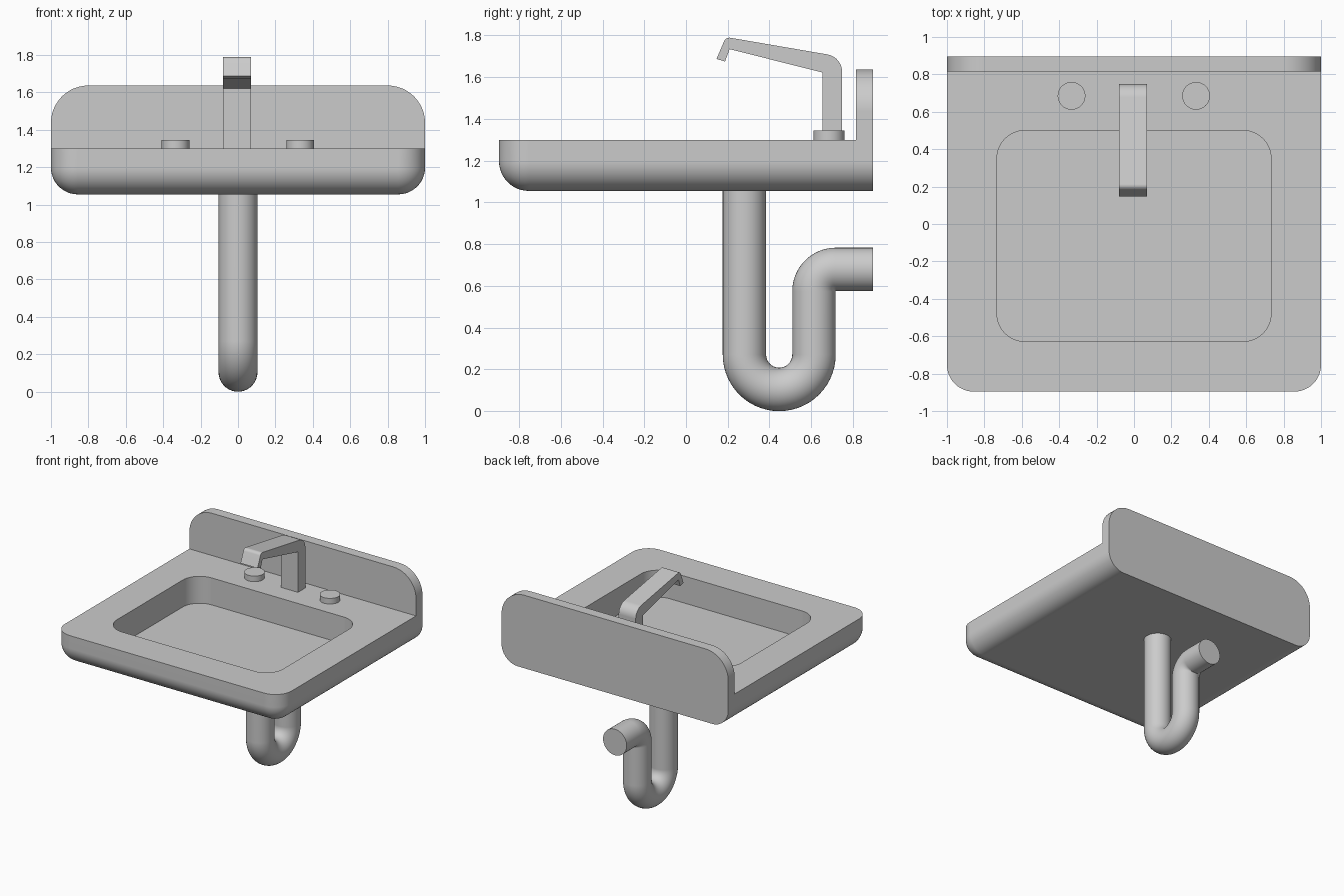
import bpy, bmesh
from math import cos, sin, pi, radians
from mathutils import Vector

old = bpy.data.objects.get("Cube")
if old:
    bpy.data.objects.remove(old, do_unlink=True)

ceramic = bpy.data.materials.new("plain_grey")
grey = (0.6, 0.6, 0.6, 1)
ceramic.use_nodes = True
ceramic.diffuse_color = grey
ceramic.node_tree.nodes["Principled BSDF"].inputs["Base Color"].default_value = grey


def arc(cy, cz, r, start, end, steps=10):
    """Points of an arc in the y-z plane, angles in degrees."""
    angles = [radians(start + (end - start) * i / steps) for i in range(steps + 1)]
    return [(cy + r * cos(a), cz + r * sin(a)) for a in angles]


def add_object(name, bm):
    bmesh.ops.recalc_face_normals(bm, faces=bm.faces)
    mesh = bpy.data.meshes.new(name)
    bm.to_mesh(mesh)
    bm.free()
    mesh.materials.append(ceramic)
    obj = bpy.data.objects.new(name, mesh)
    bpy.context.collection.objects.link(obj)
    return obj


def activate(obj):
    bpy.ops.object.select_all(action='DESELECT')
    obj.select_set(True)
    bpy.context.view_layer.objects.active = obj


def smooth(obj):
    activate(obj)
    bpy.ops.object.shade_smooth_by_angle(angle=radians(30))
    mod = obj.modifiers.new("even_shading", 'WEIGHTED_NORMAL')
    mod.keep_sharp = True


def prism(profile, x0, x1):
    """Extrude a y-z profile along x."""
    bm = bmesh.new()
    face = bm.faces.new([bm.verts.new((x0, y, z)) for y, z in profile])
    new = bmesh.ops.extrude_face_region(bm, geom=[face])["geom"]
    bmesh.ops.translate(bm, vec=(x1 - x0, 0, 0),
                        verts=[v for v in new if isinstance(v, bmesh.types.BMVert)])
    return bm


def round_edges(bm, rule, radius):
    edges = [e for e in bm.edges if rule(e.verts[0].co, e.verts[1].co)]
    bmesh.ops.bevel(bm, geom=edges, offset=radius, segments=12,
                    profile=0.5, affect='EDGES')


BACK, BOTTOM, DECK, TOP = 0.896, 1.055, 1.30, 1.637

# Basin and splashback: one L-shaped section with rounded edges
bm = prism([(-BACK, BOTTOM), (BACK, BOTTOM), (BACK, TOP), (0.815, TOP),
            (0.815, DECK), (-BACK, DECK)], -1, 1)


def near(a, b):
    return abs(a - b) < 0.001


def splash_corner(a, b):
    return near(a.z, TOP) and near(b.z, TOP) and near(a.x, b.x)


def basin_edge(a, b):
    under = near(a.z, BOTTOM) and near(b.z, BOTTOM)
    at_back = near(a.y, BACK) and near(b.y, BACK)
    front_corner = near(a.y, -BACK) and near(b.y, -BACK) and near(a.x, b.x)
    return (under and not at_back) or front_corner


round_edges(bm, splash_corner, 0.2)
round_edges(bm, basin_edge, 0.143)
basin = add_object("basin", bm)

# Bowl recess
bm = prism([(-0.628, 1.085), (0.50, 1.085), (0.50, 1.5), (-0.628, 1.5)], -0.733, 0.733)
round_edges(bm, lambda a, b: near(a.x, b.x) and near(a.y, b.y), 0.15)
cutter = add_object("bowl_cutter", bm)
cutter.hide_render = True
cut = basin.modifiers.new("bowl", 'BOOLEAN')
cut.object = cutter
cut.operation = 'DIFFERENCE'
cut.solver = 'EXACT'
activate(basin)
bpy.ops.object.modifier_apply(modifier=cut.name)
bpy.data.objects.remove(cutter, do_unlink=True)
smooth(basin)

# Spout: upright, sloping arm and short downturned tip
spout = [(0.655, DECK), (0.748, DECK)]
spout += arc(0.663, 1.625, 0.085, 0, 80)
spout += arc(0.208, 1.761, 0.028, 80, 158, 6)
spout += [(0.146, 1.687), (0.187, 1.675), (0.209, 1.734), (0.655, 1.622)]
smooth(add_object("spout", prism(spout, -0.08, 0.07)))

# Tap knobs
for name, x in (("right_knob", -0.334), ("left_knob", 0.332)):
    bm = bmesh.new()
    bmesh.ops.create_cone(bm, cap_ends=True, segments=48, radius1=0.074,
                          radius2=0.074, depth=0.045)
    bmesh.ops.translate(bm, verts=bm.verts, vec=(x, 0.685, DECK + 0.0225))
    smooth(add_object(name, bm))

# Drain pipe: down, round the trap, up and out to the wall
R = 0.104
path = [(0.28, BOTTOM)]
path += arc(0.4465, 0.2705, 0.1665, 180, 360, 28)
path += arc(0.718, 0.574, 0.105, 180, 90, 16)
path += [(BACK, 0.679)]
bm = bmesh.new()
rings = []
for i, (y, z) in enumerate(path):
    before = Vector(path[max(i - 1, 0)])
    after = Vector(path[min(i + 1, len(path) - 1)])
    along = (after - before).normalized()
    # Straight runs keep their axis at the joints with the bends
    if i == 1 or i == 29:
        along = Vector((0, -1)) if i == 1 else Vector((0, 1))
    elif i == 30:
        along = Vector((0, 1))
    elif i == len(path) - 2:
        along = Vector((1, 0))
    side = Vector((-along.y, along.x))
    ring = []
    for k in range(40):
        a = 2 * pi * k / 40
        ring.append(bm.verts.new((R * cos(a), y + side.x * R * sin(a),
                                  z + side.y * R * sin(a))))
    rings.append(ring)
for r0, r1 in zip(rings, rings[1:]):
    for k in range(40):
        n = (k + 1) % 40
        bm.faces.new((r0[k], r0[n], r1[n], r1[k]))
bm.faces.new(rings[0])
bm.faces.new(rings[-1])
smooth(add_object("drain_pipe", bm))
